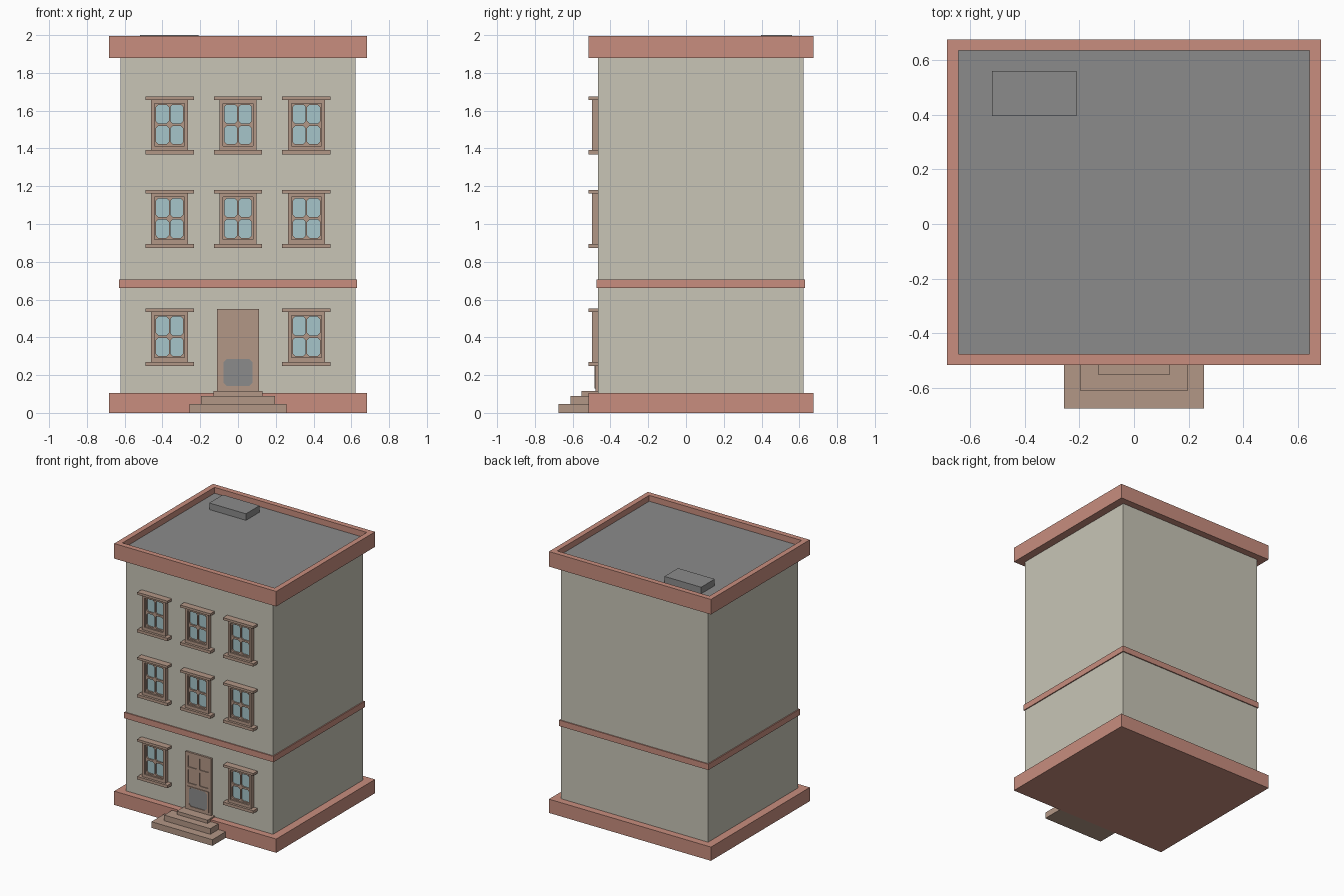
import bpy, bmesh
from mathutils import Vector

if "Cube" in bpy.data.objects:
    bpy.data.objects.remove(bpy.data.objects["Cube"])


def material(name, rgb):
    m = bpy.data.materials.new(name)
    m.diffuse_color = (*rgb, 1)
    m.use_nodes = True
    m.node_tree.nodes["Principled BSDF"].inputs["Base Color"].default_value = m.diffuse_color
    return m


WALL = material("wall_cream", (0.58, 0.56, 0.47))
BRICK = material("brick_red", (0.58, 0.27, 0.21))
TRIM = material("trim_brown", (0.45, 0.31, 0.24))
GREY = material("roof_grey", (0.26, 0.26, 0.26))
GLASS = material("window_blue", (0.38, 0.56, 0.59))


def finish(name, bm, mats):
    me = bpy.data.meshes.new(name)
    bm.to_mesh(me)
    bm.free()
    for m in mats:
        me.materials.append(m)
    ob = bpy.data.objects.new(name, me)
    bpy.context.collection.objects.link(ob)
    return ob


def add_box(bm, x0, x1, y0, y1, z0, z1):
    geo = bmesh.ops.create_cube(bm, size=1)
    for v in geo["verts"]:
        v.co = Vector(((x0 + x1) / 2 + v.co.x * (x1 - x0),
                       (y0 + y1) / 2 + v.co.y * (y1 - y0),
                       (z0 + z1) / 2 + v.co.z * (z1 - z0)))


def box(name, mat, *dims):
    bm = bmesh.new()
    add_box(bm, *dims)
    return finish(name, bm, [mat])


def add_cell(bm, outer, inner, chamfer, y_front, y_back):
    """Flat rectangle with a recessed, corner-cut pane (pane gets slot 1)."""
    x0, x1, z0, z1 = outer
    o = [bm.verts.new((x, y_front, z))
         for x, z in ((x0, z0), (x1, z0), (x1, z1), (x0, z1))]
    x0, x1, z0, z1 = inner
    c = chamfer
    pts = [(x0 + c, z0), (x1 - c, z0), (x1, z0 + c), (x1, z1 - c),
           (x1 - c, z1), (x0 + c, z1), (x0, z1 - c), (x0, z0 + c)]
    p = [bm.verts.new((x, y_front, z)) for x, z in pts]
    b = [bm.verts.new((x, y_back, z)) for x, z in pts]
    for k in range(4):
        n = o[(k + 1) % 4]
        bm.faces.new((o[k], n, p[2 * k + 1], p[2 * k]))
        bm.faces.new((n, p[(2 * k + 2) % 8], p[2 * k + 1]))
    for k in range(8):
        j = (k + 1) % 8
        bm.faces.new((p[k], p[j], b[j], b[k]))
    bm.faces.new(b).material_index = 1


def close_sides(bm, y_wall):
    """Run the outer rim of a cell plate back to the wall."""
    bmesh.ops.remove_doubles(bm, verts=bm.verts[:], dist=1e-5)
    rim = [e for e in bm.edges if e.is_boundary]
    ext = bmesh.ops.extrude_edge_only(bm, edges=rim)
    for v in ext["geom"]:
        if isinstance(v, bmesh.types.BMVert):
            v.co.y = y_wall


FRONT = -0.465

# Main masses
box("walls", WALL, -0.622, 0.622, FRONT, 0.622, 0.1, 1.9)
box("base_plinth", BRICK, -0.684, 0.684, -0.516, 0.676, 0, 0.105)
box("floor_band", BRICK, -0.63, 0.63, FRONT - 0.008, 0.63, 0.66, 0.705)

# Cornice with sunken roof
bm = bmesh.new()
add_box(bm, -0.684, 0.684, -0.516, 0.676, 1.88, 1.995)
bm.normal_update()
top = max(bm.faces, key=lambda f: f.calc_center_median().z)
bmesh.ops.inset_region(bm, faces=[top], thickness=0.058)
roof = bmesh.ops.extrude_discrete_faces(bm, faces=[top])["faces"][0]
bmesh.ops.translate(bm, verts=roof.verts[:], vec=(0, 0, -0.045))
roof.material_index = 1
finish("cornice_and_roof", bm, [BRICK, GREY])
box("roof_hatch", GREY, -0.52, -0.21, 0.396, 0.56, 1.94, 2.0)

# Entrance steps
for i, (hw, y, z0, z1) in enumerate(((0.257, -0.676, 0, 0.047),
                                     (0.195, -0.612, 0.047, 0.09),
                                     (0.13, -0.553, 0.09, 0.115))):
    box(f"step_{i + 1}", TRIM, -hw, hw, y, FRONT, z0, z1)

# Door: solid lower part, four sunken panels above, glazed light below
box("door_lower", TRIM, -0.11, 0.11, -0.48, FRONT, 0.115, 0.305)
bm = bmesh.new()
for s in (0, 1):
    for r in (0, 1):
        x0, z0 = -0.11 + 0.11 * s, 0.305 + 0.1225 * r
        inner = (x0 + (0.022, 0.01)[s], x0 + (0.1, 0.088)[s],
                 z0 + 0.01, z0 + (0.112, 0.097)[r])
        add_cell(bm, (x0, x0 + 0.11, z0, z0 + 0.1225), inner, 0.004,
                 -0.48, -0.474)
close_sides(bm, FRONT)
finish("door_panels", bm, [TRIM, TRIM])
bm = bmesh.new()
add_cell(bm, (-0.09, 0.09, 0.13, 0.292), (-0.076, 0.076, 0.143, 0.286), 0.017,
         -0.485, -0.4805)
close_sides(bm, -0.48)
finish("door_light", bm, [TRIM, GREY])


# Windows: surround with sill and lintel, and a four-pane sash
def window(x, z, tag):
    bm = bmesh.new()
    add_box(bm, x - 0.128, x + 0.128, -0.516, FRONT, z, z + 0.022)
    add_box(bm, x - 0.128, x + 0.128, -0.516, FRONT, z + 0.288, z + 0.306)
    for s in (-1, 1):
        a, b = sorted((x + s * 0.098, x + s * 0.079))
        add_box(bm, a, b, -0.498, FRONT, z + 0.022, z + 0.288)
    add_box(bm, x - 0.079, x + 0.079, -0.498, FRONT, z + 0.022, z + 0.045)
    add_box(bm, x - 0.079, x + 0.079, -0.498, FRONT, z + 0.269, z + 0.288)
    finish(f"window_frame_{tag}", bm, [TRIM])

    bm = bmesh.new()
    for x0, x1, p0, p1 in ((-0.079, 0, -0.072, -0.004), (0, 0.079, 0.004, 0.072)):
        for z0, z1, q0, q1 in ((0.045, 0.157, 0.054, 0.15),
                               (0.157, 0.269, 0.164, 0.262)):
            add_cell(bm, (x + x0, x + x1, z + z0, z + z1),
                     (x + p0, x + p1, z + q0, z + q1), 0.012, -0.486, -0.474)
    close_sides(bm, FRONT)
    finish(f"window_sash_{tag}", bm, [TRIM, GLASS])


for row, z in enumerate((0.247, 0.873, 1.369)):
    for col in (-1, 0, 1):
        if row or col:
            window(col * 0.362, z, f"{row + 1}_{col + 2}")
